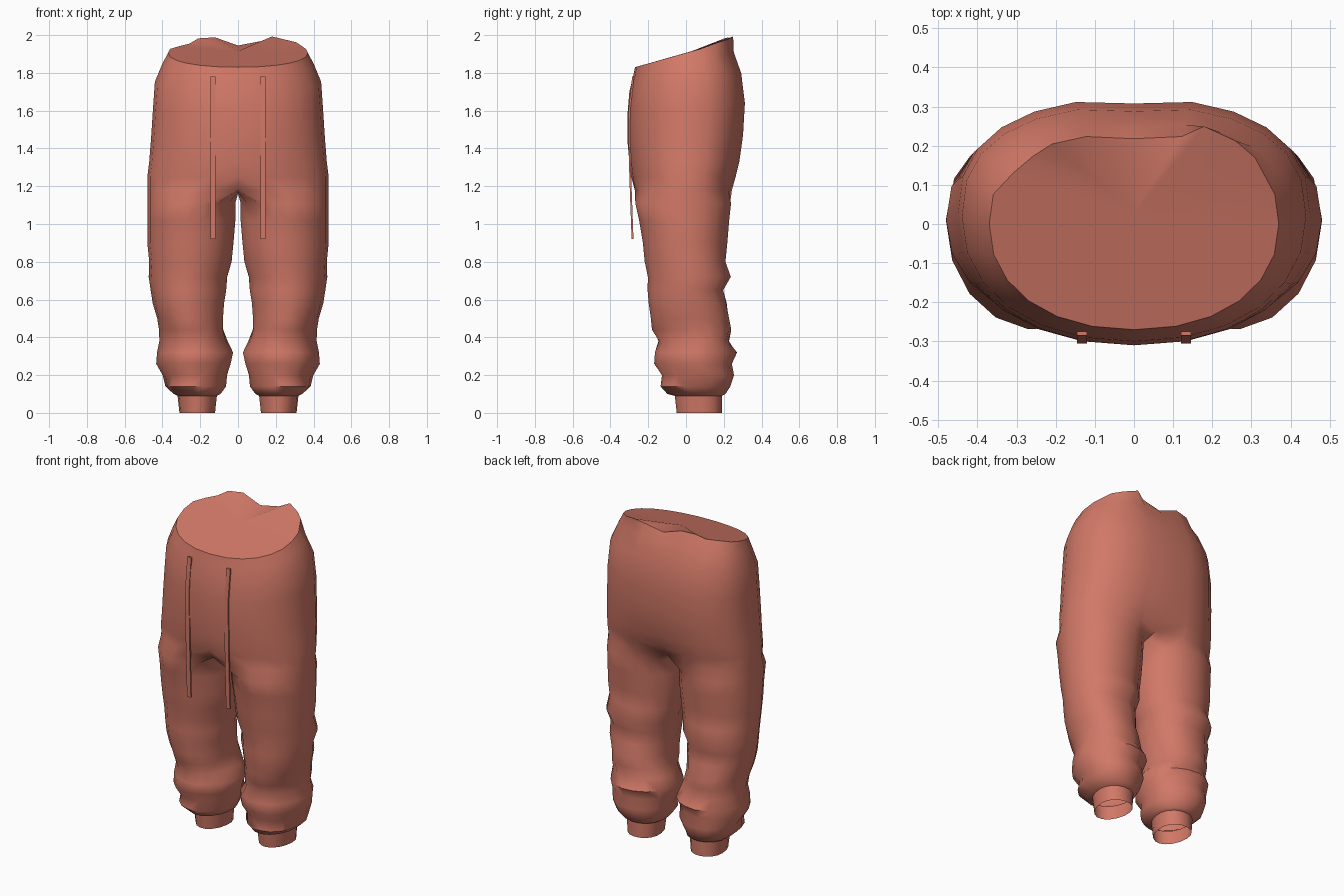
import bpy, bmesh, math
from mathutils import Vector, noise

cube = bpy.data.objects.get("Cube")
if cube:
    bpy.data.objects.remove(cube, do_unlink=True)

fabric = bpy.data.materials.new("salmon fabric")
fabric.use_nodes = True
fabric.diffuse_color = (0.64, 0.19, 0.135, 1)
fabric.node_tree.nodes["Principled BSDF"].inputs["Base Color"].default_value = fabric.diffuse_color

OUTER, INNER = 12, 5      # segments on the outside and inside of a leg
SPREAD = 125              # half angle covered by the outside of a leg

# Hip rings in hundredths: front height, rise to the back, half width, front, back
HIPS = [(183, 14, 37, -27, 23), (178, 13, 40, -28, 26), (170, 10, 44, -30, 30),
        (158, 6, 45, -31, 32), (144, 3, 46, -31, 31), (133, 0, 47, -30, 29),
        (125, 0, 48, -29, 27), (118, 0, 48, -28, 25)]
# Leg rings in hundredths: height, inner x, outer x, front, back
LEGS = [(111, 1, 48, -27, 24), (102, 1, 48, -25, 23), (90, 2, 48, -23, 22),
        (80, 3, 47, -22, 21), (72, 5, 47, -20, 24), (65, 6, 46, -20, 20),
        (58, 7, 45, -20, 22), (50, 8, 43, -19, 23), (44, 8, 41, -18, 24),
        (38, 6, 41, -15, 23), (32, 3, 42, -17, 27), (26, 4, 42, -17, 24),
        (20, 5, 40, -13, 26), (14, 6, 39, -14, 23), (10, 9, 34, -10, 21),
        (9, 11, 32, -6, 19), (0, 12, 31, -5, 19)]


def bulge(v, power):
    """Square off a sine or cosine slightly, for a fuller oval."""
    return math.copysign(abs(v) ** power, v)


def oval(angle, x0, x1, y0, y1, front_power, back_power):
    """Point on an oval whose widest place sits a little behind its middle."""
    a = math.radians(angle)
    c, s = math.cos(a), math.sin(a)
    power = back_power if s > 0 else front_power
    mid = (y0 + y1) / 2 + 0.02
    depth = y1 - mid if s > 0 else mid - y0
    return Vector(((x0 + x1) / 2 + (x1 - x0) / 2 * bulge(c, power),
                   mid + depth * bulge(s, power), 0))


def hip_ring(row):
    z, rise, wide, front, back = (n / 100 for n in row)
    ring = []
    for j in range(OUTER + 1):
        p = oval(-90 + 180 * j / OUTER, -wide, wide, front, back, 0.92, 0.82)
        p.z = z + rise * (p.y - front) / (back - front)
        ring.append(p)
    ring[0].x = ring[-1].x = 0
    ring[-1].y -= 0.012     # seat seam
    return ring


def leg_ring(row):
    z, x0, x1, front, back = (n / 100 for n in row)
    angles = [-SPREAD + 2 * SPREAD * j / OUTER for j in range(OUTER + 1)]
    angles += [SPREAD + (360 - 2 * SPREAD) * j / INNER for j in range(1, INNER)]
    folds = 0.018 if 0.12 < z < 0.5 else 0.01 if 0.5 <= z < 0.75 else 0
    ring = []
    for a in angles:
        p = oval(a, x0, x1, front, back, 1.0, 0.95)
        p.z = z
        # slanted gathers in the loose cloth
        n = noise.noise(Vector((p.x * 7, p.y * 7, z * 9 + p.x * 5)))
        out = (p - Vector(((x0 + x1) / 2, (front + back) / 2, z))).normalized()
        p += out * n * folds
        p.x = max(p.x, 0.008)
        ring.append(p)
    return ring


def finish(bm, name, angle):
    bmesh.ops.recalc_face_normals(bm, faces=bm.faces)
    mesh = bpy.data.meshes.new(name)
    bm.to_mesh(mesh)
    bm.free()
    mesh.materials.append(fabric)
    ob = bpy.data.objects.new(name, mesh)
    bpy.context.collection.objects.link(ob)
    bpy.ops.object.select_all(action="DESELECT")
    ob.select_set(True)
    bpy.context.view_layer.objects.active = ob
    bpy.ops.object.shade_smooth_by_angle(angle=math.radians(angle))


def build_half(bm, side):
    """One leg with its half of the hips; returns the waist rim."""
    def add(p):
        return bm.verts.new((p.x * side, p.y, p.z))

    rings = [[add(p) for p in hip_ring(r)] for r in HIPS]
    rim = rings[0]
    # the seam tucks in at the fork
    rings[-2][-1].co.y -= 0.02
    rings[-1][0].co.y += 0.04
    rings[-1][-1].co.y -= 0.05
    # crotch strip between front and back seam
    first, last = rings[-1][0].co, rings[-1][-1].co
    crotch = []
    for j in range(1, INNER):
        p = last.lerp(first, j / INNER)
        p.z -= 0.02 * math.sin(math.pi * j / INNER)
        crotch.append(add(p))
    for a, b in zip(rings, rings[1:]):
        for j in range(OUTER):
            bm.faces.new((a[j], a[j + 1], b[j + 1], b[j]))
    legs = [rings[-1] + crotch] + [[add(p) for p in leg_ring(r)] for r in LEGS]
    for a, b in zip(legs, legs[1:]):
        for j in range(len(a)):
            k = (j + 1) % len(a)
            bm.faces.new((a[j], a[k], b[k], b[j]))
    return rim


# Trousers with open cuffs, and an uneven waist rim closed by a shallow fan
bm = bmesh.new()
rims = [build_half(bm, 1), build_half(bm, -1)]
for rim in rims:
    for v in rim:
        if v.co.y > 0.1:
            if abs(v.co.x) < 0.05:
                v.co.z -= 0.025
            elif 0.15 < v.co.x < 0.26:
                v.co += Vector((-0.03, 0.045, 0.03))
            elif 0.26 < v.co.x < 0.34:
                v.co += Vector((-0.02, 0.04, 0.02))
            elif -0.26 < v.co.x < -0.1:
                v.co.z += 0.02
            elif v.co.x < -0.26:
                v.co.x += 0.02
center = bm.verts.new((0, 0.03, 1.915))
for rim in rims:
    for a, b in zip(rim, rim[1:]):
        bm.faces.new((a, b, center))
bmesh.ops.remove_doubles(bm, verts=bm.verts, dist=0.0005)
finish(bm, "trousers", 50)

# Drawstrings hanging down the front
PATH = [(1.78, -0.28), (1.6, -0.3), (1.4, -0.298), (1.25, -0.295), (0.92, -0.283)]
for name, x in (("left_drawstring", 0.133), ("right_drawstring", -0.133)):
    bm = bmesh.new()
    loops = []
    for z, y in PATH:
        corners = ((-1, -1), (1, -1), (1, 1), (-1, 1))
        loops.append([bm.verts.new((x + 0.013 * u, y + 0.005 * v, z)) for u, v in corners])
    for a, b in zip(loops, loops[1:]):
        for j in range(4):
            k = (j + 1) % 4
            bm.faces.new((a[j], a[k], b[k], b[j]))
    bm.faces.new(loops[0])
    bm.faces.new(loops[-1])
    finish(bm, name, 30)
